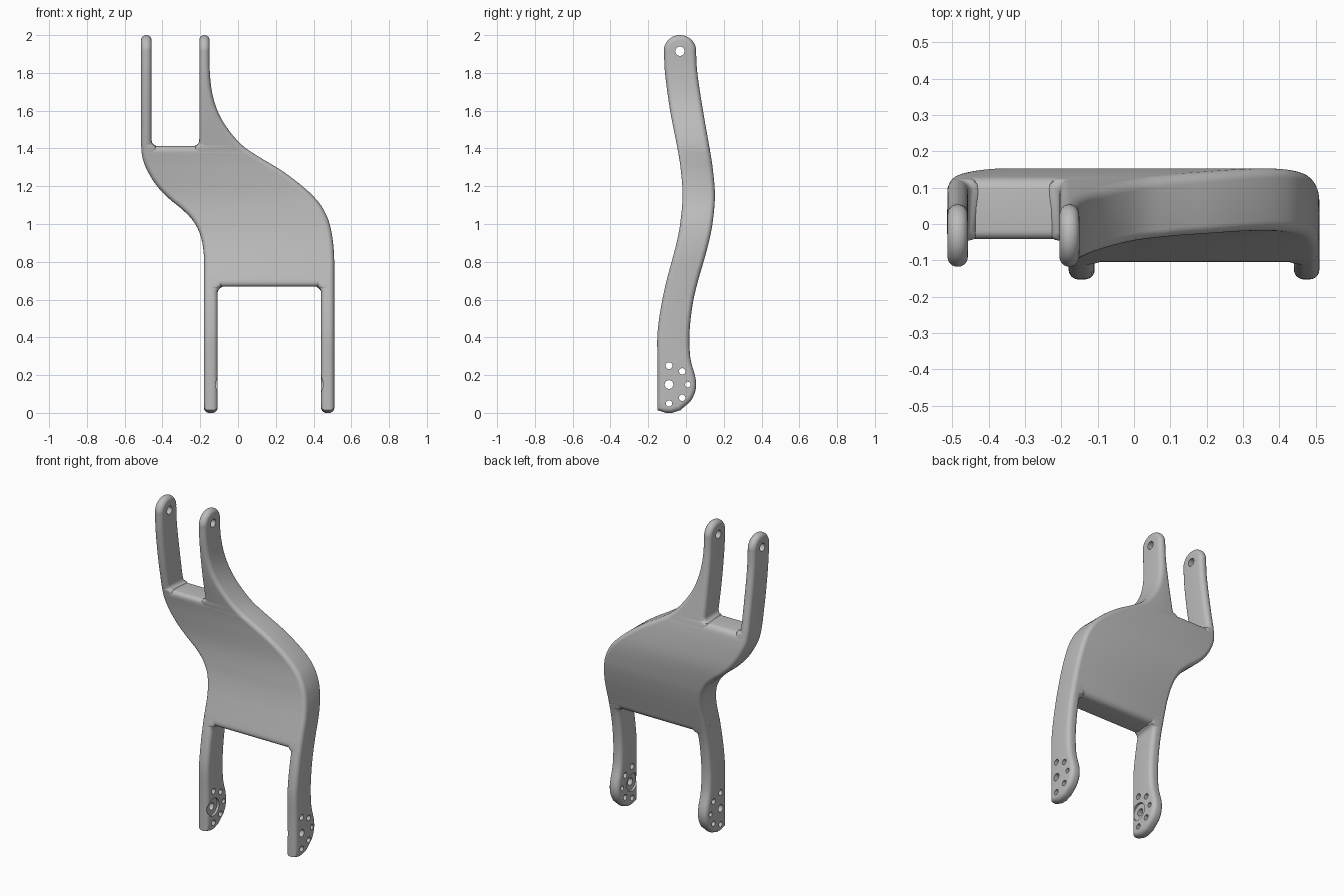
import bpy, bmesh, math
from mathutils import Vector, Matrix

cube = bpy.data.objects.get("Cube")
if cube:
    bpy.data.objects.remove(cube)

metal = bpy.data.materials.new("plain grey metal")
metal.use_nodes = True
metal.diffuse_color = (0.5, 0.5, 0.5, 1)
metal.node_tree.nodes["Principled BSDF"].inputs["Base Color"].default_value = metal.diffuse_color

ROUND = 0.027            # edge rounding
TOP_Z, TOP_Y, TOP_R = 1.915, -0.032, 0.085   # prong tip
SLOT_LOW, SLOT_HIGH, FILLET = 0.668, 1.412, 0.03
PRONG_START, LEG_END = 1.365, 0.715          # joints hidden in the web


def smooth_curve(points):
    """Smooth function through (z, value) points, constant beyond the ends."""
    def slope(i):
        a, b = points[max(i - 1, 0)], points[min(i + 1, len(points) - 1)]
        return (b[1] - a[1]) / (b[0] - a[0])

    def f(z):
        if z <= points[0][0]:
            return points[0][1]
        for i in range(len(points) - 1):
            (a, p), (b, q) = points[i], points[i + 1]
            if z <= b:
                h, t = b - a, (z - a) / (b - a)
                return ((2*t**3 - 3*t*t + 1) * p + (t**3 - 2*t*t + t) * h * slope(i)
                        + (3*t*t - 2*t**3) * q + (t**3 - t*t) * h * slope(i + 1))
        return points[-1][1]
    return f


# Side profile: front and back edges by height
front_y = smooth_curve([(.014, -.15), (.12, -.15), (.25, -.15),
                        (.4, -.152), (.5, -.142), (.6, -.125), (.7, -.103), (.8, -.076),
                        (.9, -.05), (1, -.031), (1.15, -.018), (1.3, -.029), (1.4, -.045),
                        (1.6, -.084), (1.8, -.111), (1.915, -.117)])
back_y = smooth_curve([(.014, -.03), (.05, .015), (.1, .045), (.15, .054),
                       (.2, .047), (.25, .032), (.3, .022), (.4, .018), (.5, .025),
                       (.6, .04), (.7, .064), (.8, .093), (.9, .12), (1, .14),
                       (1.15, .153), (1.3, .141), (1.4, .125), (1.6, .09), (1.8, .06),
                       (1.915, .053)])

# Outer outline seen from the front
outer_right = smooth_curve([(.7, -.18), (.84, -.181), (.944, -.2), (1.02, -.24),
                            (1.077, -.295), (1.13, -.36), (1.19, -.42), (1.26, -.468),
                            (1.34, -.503), (1.42, -.513), (1.5, -.513)])
outer_left = smooth_curve([(.7, .51), (.865, .507), (1, .485), (1.09, .445), (1.156, .39),
                           (1.225, .31), (1.29, .22), (1.35, .12), (1.41, .03),
                           (1.485, -.04), (1.58, -.1), (1.69, -.136), (1.82, -.15), (2, -.15)])


def slot_edge(x, side, slot_z, up):
    """Straight slot edge that flares into the web with a fillet."""
    def f(z):
        d = min(max(FILLET - (z - slot_z) * up, 0), FILLET)
        return x + side * (FILLET - math.sqrt(FILLET**2 - d * d))
    return f


def profile(z, ends):
    if z > TOP_Z:
        w = math.sqrt(max(TOP_R**2 - (z - TOP_Z)**2, 0)) + .001
        return TOP_Y - w, TOP_Y + w
    if z == 0:           # lowest point of the foot
        return -.105, -.075
    e = 0
    if ends:
        d = min(z - ends[0], ends[1] - z)
        if d < FILLET:
            e = FILLET - math.sqrt(FILLET**2 - (FILLET - d)**2)
    return front_y(z) + e, back_y(z) - e


def inset_ring(ring, d, joint):
    """Move the side profile inwards; points at the joint keep their height."""
    out = []
    for i, p in enumerate(ring):
        a = (p - ring[i - 1]).normalized()
        b = (ring[(i + 1) % len(ring)] - p).normalized()
        if p.y == joint:
            out.append(p + Vector((d if i < len(ring) / 2 else -d, 0)))
        else:
            t = (a + b).normalized()
            out.append(p + Vector((t.y, -t.x)) * d / max(t.dot(a), .7))
    return out


def rounded_slab(name, zs, x_low, x_high, ends=None, joint=None):
    """Side profile spread between two x outlines, with all edges rounded."""
    rows = [profile(z, ends) for z in zs]
    ring = [Vector((r[0], z)) for r, z in zip(rows, zs)]
    ring += [Vector((r[1], z)) for r, z in reversed(list(zip(rows, zs)))]
    # Vector stores single precision, so the joint height must match it
    joint = Vector((0, joint)).y if joint else None
    n, count = len(ring), len(zs)

    def stretch(f, z):
        s = (f(z + .01) - f(z - .01)) / .02
        return math.sqrt(1 + min(s * s, 3))

    steps = [k / 6 * math.pi / 2 for k in range(7)]
    layers = [(ROUND * (1 - math.cos(a)), ROUND * (1 - math.sin(a))) for a in steps]
    bm = bmesh.new()
    loops = []
    for f, sign, order in ((x_low, 1, layers), (x_high, -1, layers[::-1])):
        for u, d in order:
            loops.append([bm.verts.new((f(p.y) + sign * u * stretch(f, p.y), p.x, p.y))
                          for p in inset_ring(ring, d, joint)])
    for a, b in zip(loops, loops[1:]):
        for i in range(n):
            j = (i + 1) % n
            bm.faces.new((a[i], a[j], b[j], b[i]))
    for loop in (loops[0], loops[-1]):
        for i in range(count - 1):
            bm.faces.new((loop[i], loop[i + 1], loop[n - 2 - i], loop[n - 1 - i]))
    bmesh.ops.recalc_face_normals(bm, faces=bm.faces)
    mesh = bpy.data.meshes.new(name)
    bm.to_mesh(mesh)
    bm.free()
    obj = bpy.data.objects.new(name, mesh)
    obj.data.materials.append(metal)
    bpy.context.collection.objects.link(obj)
    return obj


def drill(obj, holes):
    """Cut cylinders along x, given as (x, length, y, z, radius)."""
    for x, length, y, z, r in holes:
        bm = bmesh.new()
        bmesh.ops.create_cone(bm, cap_ends=True, segments=24, radius1=r, radius2=r, depth=length,
                              matrix=Matrix.Translation((x, y, z)) @ Matrix.Rotation(math.pi / 2, 4, 'Y'))
        mesh = bpy.data.meshes.new("drill")
        bm.to_mesh(mesh)
        bm.free()
        cutter = bpy.data.objects.new("drill", mesh)
        cutter.hide_render = True
        bpy.context.collection.objects.link(cutter)
        mod = obj.modifiers.new("hole", 'BOOLEAN')
        mod.operation, mod.solver, mod.object = 'DIFFERENCE', 'EXACT', cutter
        bpy.context.view_layer.objects.active = obj
        bpy.ops.object.modifier_apply(modifier=mod.name)
        bpy.data.objects.remove(cutter)


def heights(a, b, step=.02):
    n = round((b - a) / step)
    return [a + (b - a) * i / n for i in range(n + 1)]


# Curved web between the two slots
ease = [0, .001, .004, .009, .018]
web_z = ([SLOT_LOW + e for e in ease] + heights(SLOT_LOW + FILLET, SLOT_HIGH - FILLET, .015)
         + [SLOT_HIGH - e for e in reversed(ease)])
parts = [rounded_slab("web", web_z, outer_right, outer_left, ends=(SLOT_LOW, SLOT_HIGH))]

# Upper prongs with rounded tips and a pin hole
tip = [TOP_Z + TOP_R * math.sin(k / 14 * math.pi / 2) for k in range(1, 15)]
prong_z = ([PRONG_START] + heights(1.38, 1.4, .01)
           + heights(SLOT_HIGH, SLOT_HIGH + FILLET, .004) + heights(1.46, TOP_Z) + tip)
right_prong = rounded_slab("right_prong", prong_z, outer_right,
                           slot_edge(-.457, 1, SLOT_HIGH, 1), joint=PRONG_START)
left_prong = rounded_slab("left_prong", prong_z, slot_edge(-.205, -1, SLOT_HIGH, 1),
                          outer_left, joint=PRONG_START)
for prong, x in ((right_prong, -.485), (left_prong, -.178)):
    drill(prong, [(x, .3, TOP_Y, TOP_Z, .025)])
    parts.append(prong)

# Lower legs with bolt holes around a recessed axle hole on the inner face
leg_z = ([0, .014] + heights(.06, .62) + heights(SLOT_LOW - FILLET, SLOT_LOW, .004)
         + [.685, .7, LEG_END])
right_leg = rounded_slab("right_leg", leg_z, outer_right,
                         slot_edge(-.108, 1, SLOT_LOW, -1), joint=LEG_END)
left_leg = rounded_slab("left_leg", leg_z, slot_edge(.44, -1, SLOT_LOW, -1),
                        outer_left, joint=LEG_END)
bolts = [(-.09, .05, .017), (-.09, .15, .023), (-.09, .25, .018),
         (-.02, .22, .017), (.01, .15, .015), (-.02, .08, .017)]
for leg, x, inner in ((right_leg, -.144, -.108), (left_leg, .475, .44)):
    drill(leg, [(inner, .028, -.09, .15, .055)] + [(x, .3, y, z, r) for y, z, r in bolts])
    parts.append(leg)

bpy.ops.object.select_all(action='DESELECT')
for part in parts:
    part.select_set(True)
bpy.context.view_layer.objects.active = parts[0]
bpy.ops.object.shade_smooth_by_angle(angle=math.radians(35))
